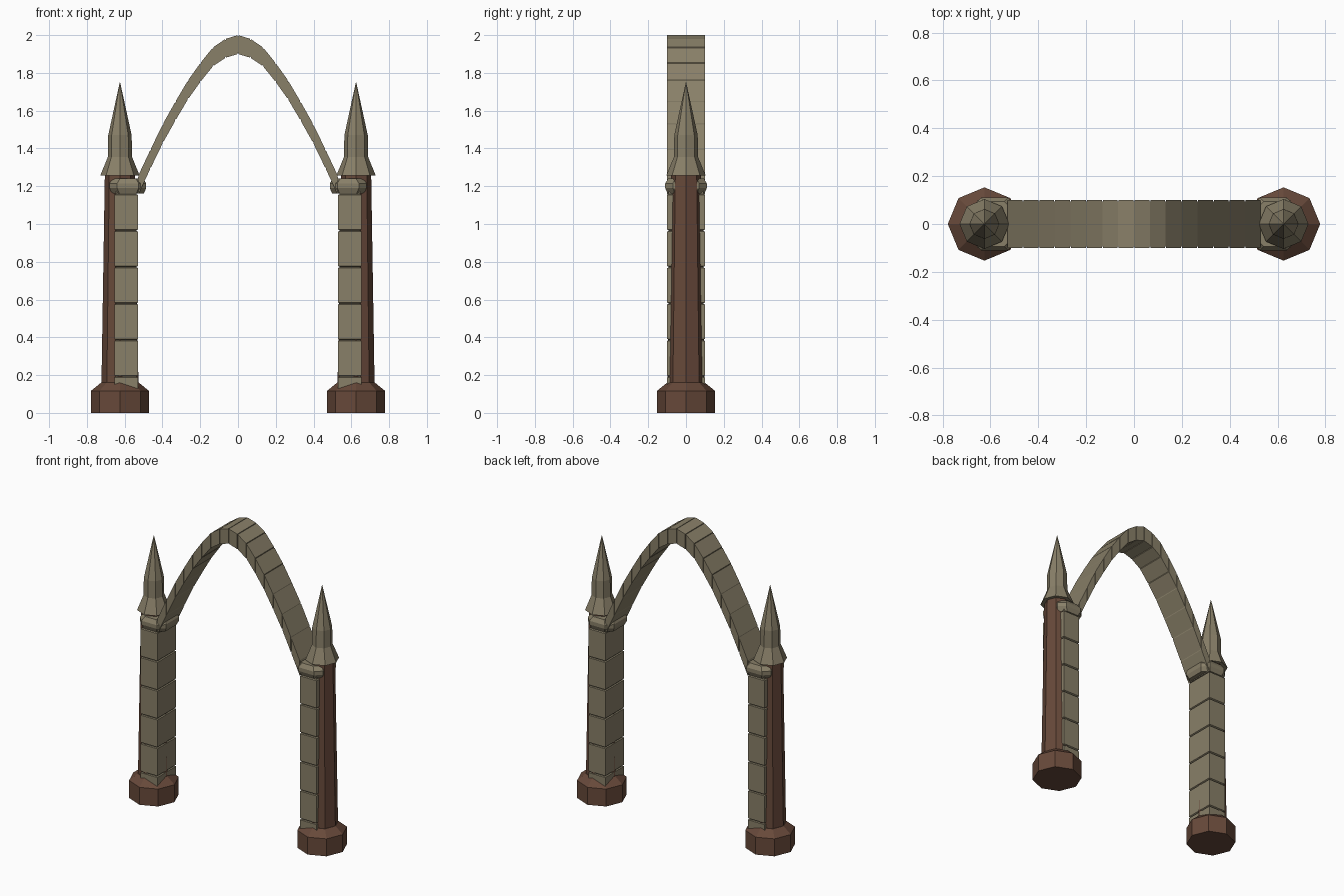
import bpy, bmesh, math

if "Cube" in bpy.data.objects:
    bpy.data.objects.remove(bpy.data.objects["Cube"])


def material(name, rgb):
    m = bpy.data.materials.new(name)
    m.diffuse_color = (*rgb, 1)
    m.use_nodes = True
    m.node_tree.nodes["Principled BSDF"].inputs["Base Color"].default_value = m.diffuse_color
    return m


STONE = material("olive stone", (0.25, 0.215, 0.14))
BROWN = material("brown stone", (0.135, 0.066, 0.042))


def finish(name, bm, mat):
    bmesh.ops.recalc_face_normals(bm, faces=bm.faces)
    me = bpy.data.meshes.new(name)
    bm.to_mesh(me)
    bm.free()
    me.materials.append(mat)
    ob = bpy.data.objects.new(name, me)
    bpy.context.collection.objects.link(ob)
    return ob


def loft(bm, rings):
    """Skin a list of equal-sized point rings and cap both ends."""
    vs = [[bm.verts.new(p) for p in r] for r in rings]
    n = len(vs[0])
    for a, b in zip(vs, vs[1:]):
        for i in range(n):
            j = (i + 1) % n
            bm.faces.new((a[i], a[j], b[j], b[i]))
    bm.faces.new(vs[0][::-1])
    bm.faces.new(vs[-1])


def octagon(cx, r, z):
    return [(cx + r * math.cos(k * math.pi / 4), r * math.sin(k * math.pi / 4), z)
            for k in range(8)]


def turned(name, cx, profile, mat):
    bm = bmesh.new()
    loft(bm, [octagon(cx, r, z) for r, z in profile])
    return finish(name, bm, mat)


def rect(cx, hx, hy, z):
    return [(cx - hx, -hy, z), (cx + hx, -hy, z), (cx + hx, hy, z), (cx - hx, hy, z)]


def cut_rect(cx, hx, hy, c, z):
    """Rectangle with cut corners."""
    return [(cx + x, y, z) for x, y in (
        (-hx + c, -hy), (hx - c, -hy), (hx, -hy + c), (hx, hy - c),
        (hx - c, hy), (-hx + c, hy), (-hx, hy - c), (-hx, -hy + c))]


PX = 0.625
for s, side in ((-1, "left"), (1, "right")):
    cx = s * PX
    # Brown footing and tapering shaft
    turned(side + "_base", cx, [(0.153, 0), (0.153, 0.117), (0.1, 0.16)], BROWN)
    turned(side + "_shaft", cx, [(0.098, 0.15), (0.08, 1.262)], BROWN)
    # Spire cap
    turned(side + "_spire", cx,
           [(0.104, 1.257), (0.064, 1.355), (0.062, 1.47), (0.001, 1.75)], STONE)
    # Stacked stone blocks with grooved joints
    bx, hx, hy = s * 0.592, 0.0625, 0.1
    rings = [rect(bx, hx, hy, 0.1)]
    for k in range(5):
        z = 0.194 + 0.193 * k
        rings += [rect(bx, hx, hy, z - 0.006), rect(bx, hx - 0.008, hy - 0.008, z - 0.003),
                  rect(bx, hx - 0.008, hy - 0.008, z), rect(bx, hx, hy, z + 0.005)]
    rings += [rect(bx, hx, hy, 1.154), rect(bx, hx - 0.008, hy - 0.008, 1.158),
              rect(bx, hx - 0.008, hy - 0.008, 1.2)]
    bm = bmesh.new()
    loft(bm, rings)
    finish(side + "_stone_blocks", bm, STONE)
    # Bevelled capital
    bm = bmesh.new()
    loft(bm, [cut_rect(s * 0.583, 0.097 - d, 0.11 - d, 0.04, z)
              for d, z in ((0.012, 1.162), (0, 1.19), (0, 1.215), (0.016, 1.242))])
    finish(side + "_capital", bm, STONE)

# Arch: wedge stones along a curve with vertical joints, over a slim core
TOP = [2.0, 1.98, 1.935, 1.853, 1.76, 1.648, 1.53, 1.393, 1.252]
STEP = 0.53 / 8


def arch_z(x):
    t = min(abs(x) / STEP, 7.9999)
    i = int(t)
    f = abs(x) / STEP - i
    return TOP[i] + (TOP[i + 1] - TOP[i]) * f


def section(x, inset, hy):
    z = arch_z(x)
    return [(x, -hy, z - 0.1 + inset), (x, hy, z - 0.1 + inset),
            (x, hy, z - inset), (x, -hy, z - inset)]


bm = bmesh.new()
for i in range(-8, 8):
    loft(bm, [section(i * STEP + 0.002, 0, 0.1), section((i + 1) * STEP - 0.002, 0, 0.1)])
finish("arch_stones", bm, STONE)
bm = bmesh.new()
loft(bm, [section(i * STEP * 0.998, 0.006, 0.094) for i in range(-8, 9)])
finish("arch_core", bm, STONE)
